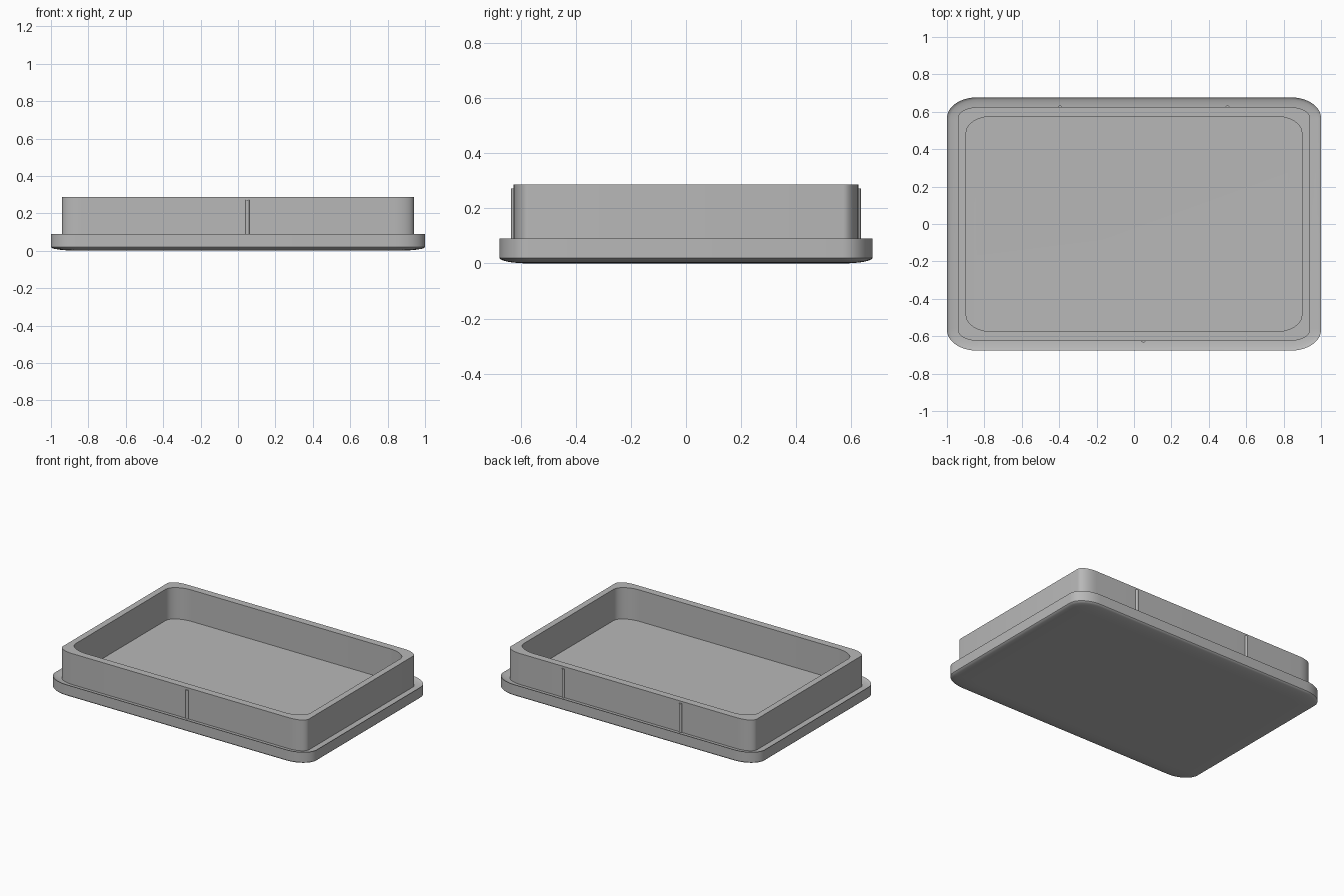
import bpy, bmesh
from math import sin, cos, pi, radians, sqrt

cube = bpy.data.objects.get("Cube")
if cube:
    bpy.data.objects.remove(cube)

grey = bpy.data.materials.new("matte grey")
grey.use_nodes = True
colour = (0.48, 0.48, 0.48, 1)
grey.diffuse_color = colour
grey.node_tree.nodes["Principled BSDF"].inputs["Base Color"].default_value = colour

HALF_X, HALF_Y = 1.0, 0.677
STEPS = 10
LIP_Z, RISE = 0.09, 0.02
WALL_TOP = 0.287


def ring(bm, hx, hy, rx, ry, z):
    """Rounded rectangle loop with elliptical corners."""
    verts = []
    for q, (sx, sy) in enumerate([(1, 1), (-1, 1), (-1, -1), (1, -1)]):
        for i in range(STEPS + 1):
            a = (q + i / STEPS) * pi / 2
            verts.append(bm.verts.new((sx * (hx - rx) + rx * cos(a),
                                       sy * (hy - ry) + ry * sin(a), z)))
    return verts


def loft(name, sections, closed=False):
    """Bridge a series of rings; cap the ends or join them in a loop."""
    bm = bmesh.new()
    rings = [ring(bm, *s) for s in sections]
    pairs = list(zip(rings, rings[1:]))
    if closed:
        pairs.append((rings[-1], rings[0]))
    else:
        bm.faces.new(rings[0][::-1])
        bm.faces.new(rings[-1])
    for a, b in pairs:
        for i in range(len(a)):
            j = (i + 1) % len(a)
            bm.faces.new((a[i], a[j], b[j], b[i]))
    bmesh.ops.recalc_face_normals(bm, faces=bm.faces)
    mesh = bpy.data.meshes.new(name)
    bm.to_mesh(mesh)
    bm.free()
    obj = bpy.data.objects.new(name, mesh)
    bpy.context.collection.objects.link(obj)
    finish(obj)
    return obj


def finish(obj):
    obj.data.materials.append(grey)
    bpy.ops.object.select_all(action="DESELECT")
    obj.select_set(True)
    bpy.context.view_layer.objects.active = obj
    bpy.ops.object.shade_smooth_by_angle(angle=radians(30))


# Shallow dish: curved underside, upright rim, matching curved upper surface
def dish_section(t, base):
    """t runs from 0 at the rim to 1 where the surface becomes flat."""
    z = base + RISE * (1 - sqrt(1 - (1 - t) ** 2))
    return (HALF_X - 0.15 * t, HALF_Y - 0.11 * t,
            0.16 - 0.1 * t, 0.11 - 0.07 * t, z)


curve = [0, 0.04, 0.12, 0.25, 0.4, 0.6, 0.8, 1]
under = [dish_section(t, 0) for t in reversed(curve)]
upper = [dish_section(t, LIP_Z - RISE) for t in curve]
loft("dish", under + upper)

# Upright wall standing on the dish
outer = (0.94, 0.625, 0.11, 0.055)
inner = (0.897, 0.575, 0.14, 0.085)
loft("wall", [(*outer, 0.06), (*outer, WALL_TOP),
              (*inner, WALL_TOP), (*inner, 0.06)], closed=True)

# Slim snap ribs on the front and back of the wall
ribs = [("front_rib", 0.05, -1), ("back_left_rib", 0.5, 1), ("back_right_rib", -0.395, 1)]
for name, x, side in ribs:
    bpy.ops.mesh.primitive_cylinder_add(vertices=16, radius=0.011, depth=0.212,
                                        location=(x, side * 0.623, 0.166))
    rib = bpy.context.object
    rib.name = name
    finish(rib)
